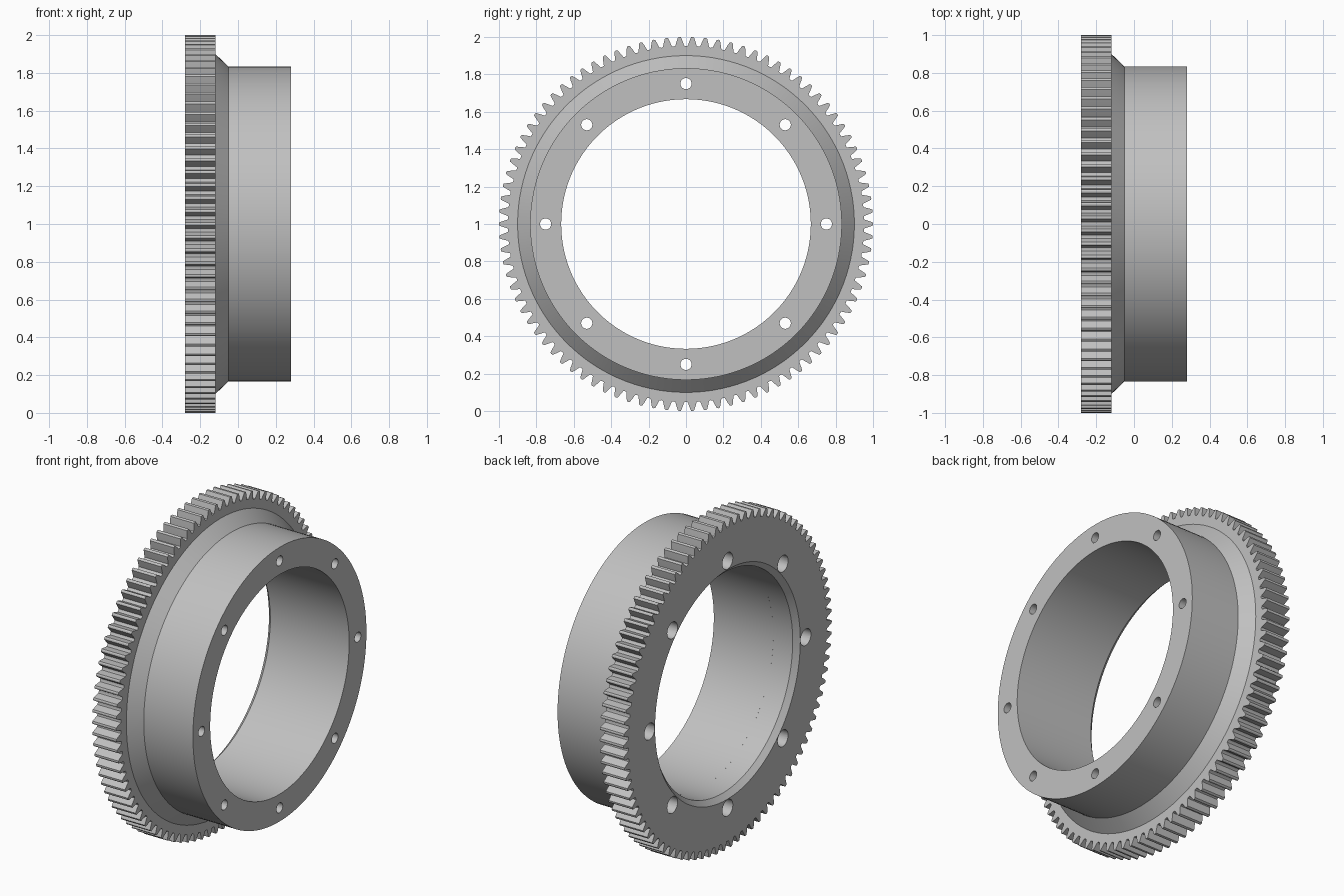
import bpy, bmesh, math
from math import sin, cos, pi, radians

if "Cube" in bpy.data.objects:
    bpy.data.objects.remove(bpy.data.objects["Cube"])

TEETH = 90
BORE, CHAMFER = 0.667, 0.03
BACK, SHOULDER, FRONT = -0.28, -0.12, 0.28
HOLES, HOLE_CIRCLE = 8, 0.75

steel = bpy.data.materials.new("steel_grey")
steel.use_nodes = True
colour = (0.53, 0.53, 0.53, 1)
steel.diffuse_color = colour
steel.node_tree.nodes["Principled BSDF"].inputs["Base Color"].default_value = colour


def circle(radius, count):
    return [(radius, 2 * pi * i / count) for i in range(count)]


def ring_solid(name, sections):
    """Loft closed (x, outline) sections around the x axis into a torus-like solid."""
    bm = bmesh.new()
    loops = [[bm.verts.new((x, r * sin(a), 1 + r * cos(a))) for r, a in outline]
             for x, outline in sections]
    n = len(loops[0])
    for k, loop in enumerate(loops):
        following = loops[(k + 1) % len(loops)]
        for i in range(n):
            j = (i + 1) % n
            bm.faces.new((loop[i], loop[j], following[j], following[i]))
    bmesh.ops.recalc_face_normals(bm, faces=bm.faces)
    mesh = bpy.data.meshes.new(name)
    bm.to_mesh(mesh)
    bm.free()
    mesh.materials.append(steel)
    obj = bpy.data.objects.new(name, mesh)
    bpy.context.collection.objects.link(obj)
    return obj


# Toothed ring: one rounded tooth repeated round the rim
tooth = [(0, 0.951), (0.14, 0.953), (0.27, 0.978), (0.38, 0.998),
         (0.5, 1), (0.62, 0.998), (0.73, 0.978), (0.86, 0.953)]
rim = [(r, 2 * pi * (t + f) / TEETH) for t in range(TEETH) for f, r in tooth]
count = len(rim)
gear_ring = ring_solid("gear_ring", [
    (BACK, rim), (SHOULDER, rim),
    (SHOULDER, circle(BORE, count)),
    (BACK + CHAMFER, circle(BORE, count)),
    (BACK, circle(BORE + CHAMFER, count))])

# Hub: conical shoulder running into a plain cylinder
hub = ring_solid("hub", [(x, circle(r, 120)) for x, r in (
    (SHOULDER, 0.9), (-0.05, 0.833), (FRONT, 0.833), (FRONT, BORE), (SHOULDER, BORE))])


def hole_cutter(name, radius, x0, x1):
    bm = bmesh.new()
    for i in range(HOLES):
        a = 2 * pi * i / HOLES
        made = bmesh.ops.create_cone(bm, cap_ends=True, segments=24, radius1=radius,
                                     radius2=radius, depth=x1 - x0)["verts"]
        for v in made:
            px, py, pz = v.co
            v.co = (pz + (x0 + x1) / 2, py + HOLE_CIRCLE * sin(a),
                    1 - px + HOLE_CIRCLE * cos(a))
    mesh = bpy.data.meshes.new(name)
    bm.to_mesh(mesh)
    bm.free()
    obj = bpy.data.objects.new(name, mesh)
    bpy.context.collection.objects.link(obj)
    obj.hide_render = True
    return obj


# Bolt holes right through, with wider counterbores on the toothed side
bolts = hole_cutter("bolt_hole_cutter", 0.03, BACK - 0.1, FRONT + 0.1)
bores = hole_cutter("counterbore_cutter", 0.05, BACK - 0.1, BACK + 0.07)
for part, cutters in ((gear_ring, (bolts, bores)), (hub, (bolts,))):
    for cutter in cutters:
        mod = part.modifiers.new(cutter.name, 'BOOLEAN')
        mod.operation = 'DIFFERENCE'
        mod.solver = 'EXACT'
        mod.object = cutter
    graph = bpy.context.evaluated_depsgraph_get()
    cut_mesh = bpy.data.meshes.new_from_object(part.evaluated_get(graph))
    part.modifiers.clear()
    part.data = cut_mesh
for cutter in (bolts, bores):
    bpy.data.objects.remove(cutter)

# Smooth round surfaces, crisp machined edges
bpy.ops.object.select_all(action='DESELECT')
for part in (gear_ring, hub):
    part.select_set(True)
    bpy.context.view_layer.objects.active = part
bpy.ops.object.shade_smooth_by_angle(angle=radians(25))
